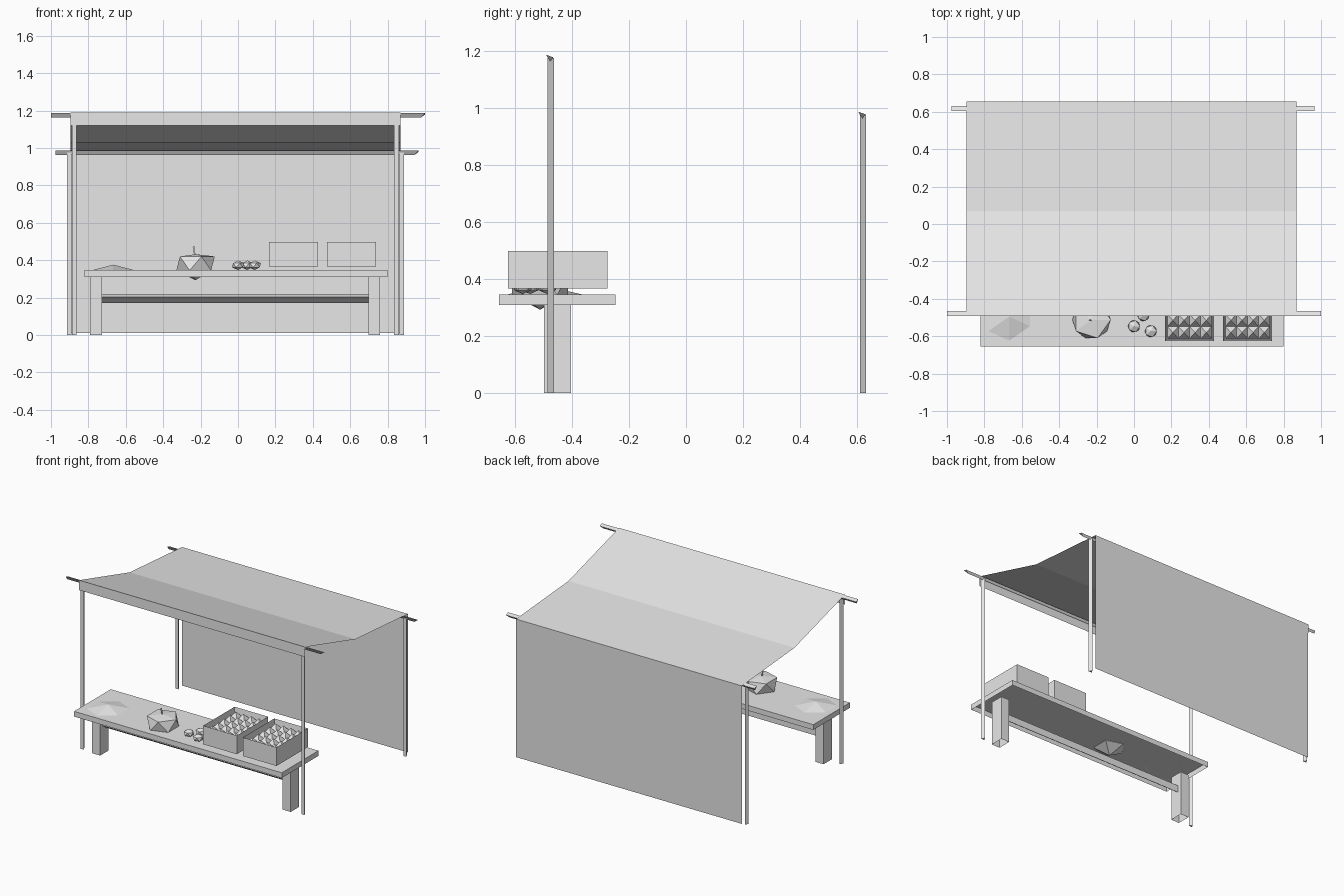
import bpy, bmesh, math
from mathutils import Matrix, Vector

if "Cube" in bpy.data.objects:
    bpy.data.objects.remove(bpy.data.objects["Cube"])

GREY = (0.8, 0.8, 0.8, 1)
mat = bpy.data.materials.new("light_grey")
mat.use_nodes = True
mat.diffuse_color = GREY
mat.node_tree.nodes["Principled BSDF"].inputs["Base Color"].default_value = GREY


def finish(name, bm, fix_normals=True):
    if fix_normals:
        bmesh.ops.recalc_face_normals(bm, faces=bm.faces)
    mesh = bpy.data.meshes.new(name)
    bm.to_mesh(mesh)
    bm.free()
    mesh.materials.append(mat)
    obj = bpy.data.objects.new(name, mesh)
    bpy.context.collection.objects.link(obj)
    return obj


def box(x, y, z):
    """Box from (min, max) ranges."""
    bm = bmesh.new()
    bmesh.ops.create_cube(bm, size=1)
    for v in bm.verts:
        v.co = [r[0] if c < 0 else r[1] for c, r in zip(v.co, (x, y, z))]
    bm.normal_update()
    return bm


def open_box(name, x, y, z):
    """Box without its underside."""
    bm = box(x, y, z)
    low = [f for f in bm.faces if f.normal.z < -0.5]
    bmesh.ops.delete(bm, geom=low, context='FACES')
    finish(name, bm, False)


def rail(name, profile, x0, x1, slant=0.0):
    """Prism along x with a (y, z) profile; the last corner can be shorter."""
    bm = bmesh.new()
    a = [bm.verts.new((x0, y, z)) for y, z in profile]
    b = [bm.verts.new((x1, y, z)) for y, z in profile]
    b[-1].co.x -= slant
    n = len(profile)
    bm.faces.new(a)
    bm.faces.new(b)
    for i in range(n):
        j = (i + 1) % n
        bm.faces.new((a[i], a[j], b[j], b[i]))
    finish(name, bm)


def post(name, x, y, height):
    """Three-sided upright pole."""
    bm = bmesh.new()
    bmesh.ops.create_cone(bm, cap_ends=True, segments=3, radius1=0.0145, radius2=0.0145,
                          depth=height, matrix=Matrix.Translation((x, y, height / 2)))
    finish(name, bm)


def sheet(name, path, x0, x1):
    """Thin cloth following a (y, z) path."""
    bm = bmesh.new()
    rows = [[bm.verts.new((x, y, z)) for x in (x0, x1)] for y, z in path]
    for p, q in zip(rows, rows[1:]):
        bm.faces.new((p[0], p[1], q[1], q[0]))
    finish(name, bm, False)


# Poles and cross rails
for label, x in (("left", 0.847), ("right", -0.875)):
    post("front_post_" + label, x, -0.478, 1.175)
    post("back_post_" + label, x + (0.028 if x > 0 else -0.028), 0.617, 0.975)
for label, y, z, x0, x1 in (("front", -0.478, 1.175, -1, 1), ("back", 0.617, 0.975, -0.975, 0.965)):
    rail(label + "_rail", [(y - 0.013, z + 0.012), (y + 0.013, z + 0.003), (y + 0.002, z - 0.012)],
         x0, x1, 0.022)

# Cloth roof with front valance, and back curtain
sheet("canopy", [(-0.493, 1.12), (-0.493, 1.19), (0.07, 1.03), (0.655, 0.985)], -0.895, 0.868)
sheet("back_curtain", [(0.655, 0.985), (0.652, 0.01)], -0.895, 0.868)

# Table
open_box("table_top", (-0.82, 0.80), (-0.655, -0.247), (0.31, 0.347))
open_box("table_leg_right", (-0.79, -0.727), (-0.498, -0.404), (0, 0.31))
open_box("table_leg_left", (0.697, 0.76), (-0.498, -0.404), (0, 0.31))
rail("table_stretcher", [(-0.475, 0.203), (-0.43, 0.22), (-0.43, 0.171)], -0.727, 0.697)

# Crates filled with a bed of pointed produce
COLS, ROWS = 8, 10
for label, x0 in (("right", 0.166), ("left", 0.476)):
    x1, y0, y1, top = x0 + 0.262, -0.625, -0.275, 0.498
    bm = box((x0, x1), (y0, y1), (0.367, top))
    lid = [f for f in bm.faces if f.normal.z > 0.5]
    bmesh.ops.inset_region(bm, faces=lid, thickness=0.012)
    bmesh.ops.translate(bm, verts=lid[0].verts, vec=(0, 0, -0.06))
    finish("crate_" + label, bm)

    bm = bmesh.new()
    bmesh.ops.create_grid(bm, x_segments=COLS, y_segments=ROWS, size=0.5)
    for v in bm.verts:
        i, j = round((v.co.x + 0.5) * COLS), round((v.co.y + 0.5) * ROWS)
        v.co.x = (x0 + x1) / 2 + v.co.x * (x1 - x0 - 0.024)
        v.co.y = (y0 + y1) / 2 + v.co.y * (y1 - y0 - 0.024)
        v.co.z = 0.492 if i % 2 and j % 2 else 0.45
    # Fold each pyramid along the creases running to its peak
    for f in list(bm.faces):
        peak = max(f.verts, key=lambda v: v.co.z)
        k = list(f.verts).index(peak)
        bmesh.utils.face_split(f, peak, f.verts[(k + 2) % 4])
    finish("crate_produce_" + label, bm, False)

# Large gourd with a stalk
bm = bmesh.new()
bmesh.ops.create_icosphere(bm, subdivisions=1, radius=1)
levels = ((0.9, 0.432), (0, 0.42), (-0.9, 0.345), (-2, 0.293))
for v in bm.verts:
    z = next(h for limit, h in levels if v.co.z > limit)
    v.co = Vector((-0.227 + v.co.x * 0.115, -0.512 + v.co.y * 0.115, z))
finish("gourd", bm)
bm = bmesh.new()
bmesh.ops.create_cone(bm, cap_ends=True, segments=3, radius1=0.004, radius2=0.007, depth=0.045,
                      matrix=Matrix.Translation((-0.234, -0.515, 0.45)) @ Matrix.Rotation(-0.12, 4, 'Y'))
finish("gourd_stalk", bm)

# Small round fruit
for i, (x, y) in enumerate(((0.0, -0.547), (0.09, -0.573), (0.05, -0.487))):
    bm = bmesh.new()
    bmesh.ops.create_icosphere(bm, subdivisions=1, radius=0.036,
                               matrix=Matrix.Translation((x, y, 0.373)) @ Matrix.Diagonal((1, 1, 0.7, 1)))
    finish("small_fruit_%d" % (i + 1), bm)

# Low heap of loose goods
bm = bmesh.new()
bmesh.ops.create_cone(bm, cap_ends=False, segments=6, radius1=0.133, radius2=0.0, depth=0.03,
                      matrix=Matrix.Translation((-0.667, -0.495, 0.361)))
for v in bm.verts:
    if v.co.z < 0.36:
        v.co.y += 0.12 * (v.co.x + 0.667)
bmesh.ops.remove_doubles(bm, verts=bm.verts, dist=0.0001)
finish("goods_heap", bm)
